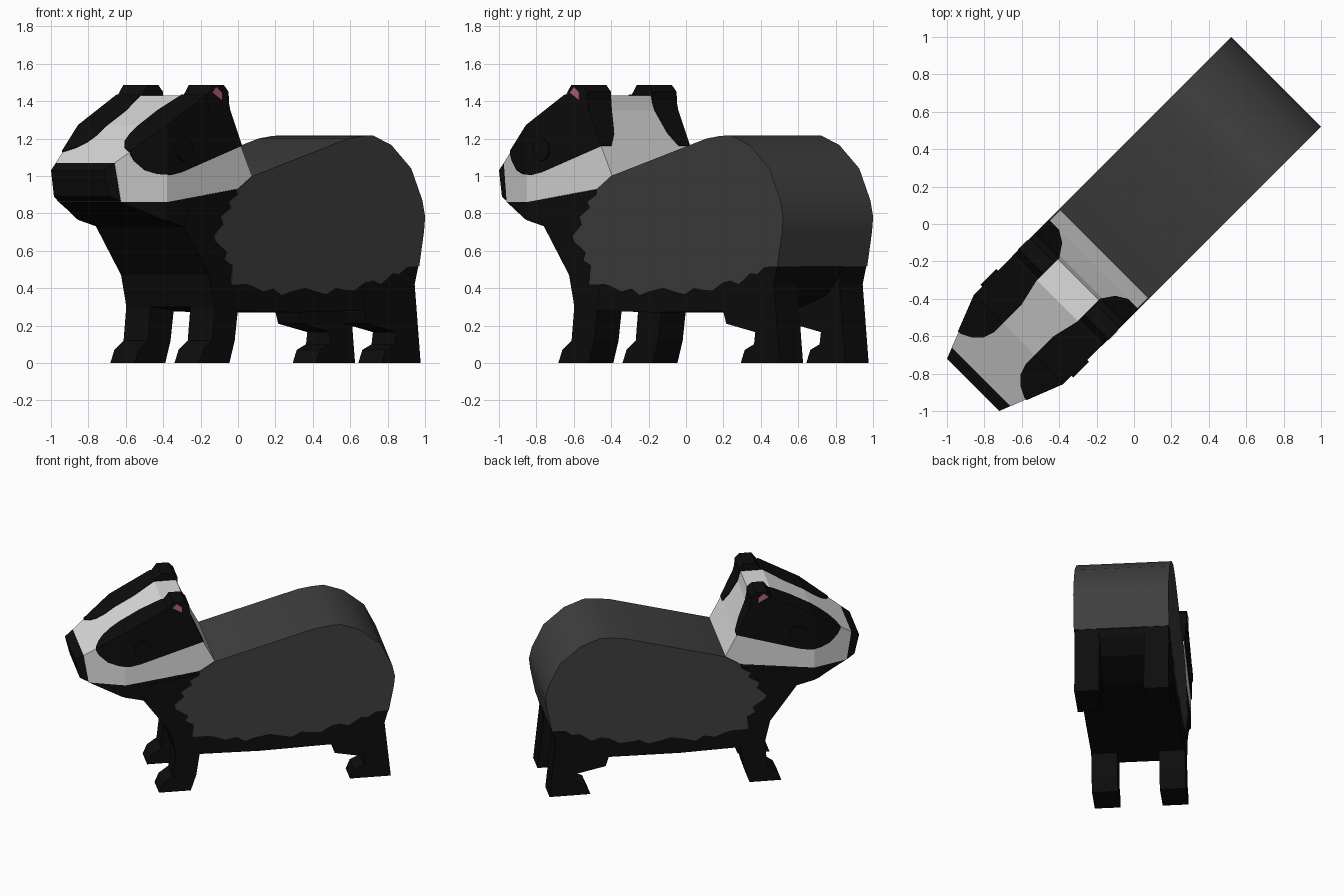
import bpy
import bmesh
from math import pi
from mathutils import Matrix, Vector

if "Cube" in bpy.data.objects:
    bpy.data.objects.remove(bpy.data.objects["Cube"])

TURN = Matrix.Rotation(pi / 4, 4, "Z")  # the animal stands diagonally


def material(name, r, g, b):
    m = bpy.data.materials.new(name)
    m.use_nodes = True
    m.diffuse_color = (r, g, b, 1)
    m.node_tree.nodes["Principled BSDF"].inputs["Base Color"].default_value = (r, g, b, 1)
    return m


black = material("black fur", .004, .004, .004)
grey = material("grey fur", .05, .05, .05)
white = material("white fur", .72, .72, .72)
pink = material("pink skin", .50, .13, .19)


def finish(bm, name, mat):
    bmesh.ops.recalc_face_normals(bm, faces=bm.faces)
    bmesh.ops.transform(bm, matrix=TURN, verts=bm.verts)
    mesh = bpy.data.meshes.new(name)
    bm.to_mesh(mesh)
    bm.free()
    mesh.materials.append(mat)
    ob = bpy.data.objects.new(name, mesh)
    bpy.context.collection.objects.link(ob)
    return ob


def prism(name, outline, a, b, mat, upright=False, taper=False, grow=0):
    """Extrude an outline sideways from a to b, or upwards if upright."""
    bm = bmesh.new()
    ends = [(x, q, a) if upright else (x, a, q) for x, q in outline]
    face = bm.faces.new([bm.verts.new(p) for p in ends])
    new = bmesh.ops.extrude_face_region(bm, geom=[face])["geom"]
    step = Vector((0, 0, b - a)) if upright else Vector((0, b - a, 0))
    bmesh.ops.translate(bm, vec=step, verts=[v for v in new if isinstance(v, bmesh.types.BMVert)])
    if taper:  # narrow the muzzle towards the nose
        bmesh.ops.bisect_plane(bm, geom=bm.verts[:] + bm.edges[:] + bm.faces[:],
                               plane_co=(-.87, 0, 0), plane_no=(1, 0, 0))
        for v in bm.verts:
            v.co.y *= 1 - .4 * max(0, -.87 - v.co.x) / .346
    if grow:
        bmesh.ops.recalc_face_normals(bm, faces=bm.faces)
        bm.normal_update()
        moves = [(v, v.normal * v.calc_shell_factor() * grow) for v in bm.verts]
        for v, m in moves:
            v.co += m
    return finish(bm, name, mat)


def pair(name, outline, inner, outer, mat):
    for side, s in (("left", -1), ("right", 1)):
        prism(f"{side}_{name}", outline, s * inner, s * outer, mat)


# Grey coat with a ragged lower edge
coat_top = [(-.226, 1.0), (.495, 1.2), (.6, 1.214), (.68, 1.217), (.82, 1.165),
            (.97, 1.04), (1.054, .87), (1.075, .78), (1.066, .7), (1.03, .515)]
coat_hem = [(.97, .515), (.93, .51), (.88, .475), (.83, .48), (.74, .42), (.68, .44), (.62, .43),
            (.54, .385), (.45, .39), (.40, .40), (.33, .365), (.25, .38), (.17, .40),
            (.06, .38), (-.01, .36), (-.07, .395), (-.15, .38), (-.23, .41), (-.28, .42),
            (-.39, .42), (-.38, .52), (-.44, .55), (-.42, .59), (-.51, .65), (-.52, .68),
            (-.45, .74), (-.47, .78), (-.39, .83), (-.41, .86), (-.34, .90), (-.335, .93)]
coat = prism("grey_coat", coat_top + coat_hem, -.34, .34, grey)

# Black underside, chest and belly
prism("underbody", [(-.74, .73), (-.55, .47), (-.51, .3), (-.33, .28), (.1, .27), (.65, .28),
                    (.9, .36), (1.0, .46), (1.02, .52), (.9, .95), (.6, 1.05), (0, .93),
                    (-.3, .91), (-.7, .85)], -.334, .334, black)

# Legs
pair("front_leg", [(-.55, .5), (-.51, .3), (-.53, .12), (-.60, .07), (-.63, 0), (-.40, 0),
                   (-.36, .12), (-.335, .29), (-.3, .5)], .15, .335, black)
pair("hind_leg", [(.6, .45), (.62, .27), (.64, .21), (.86, .165), (.85, .1), (.78, .07), (.75, 0),
                  (1.045, 0), (1.0, .42), (1.028, .52), (.9, .6)], .16, .336, black)

# White head
head_outline = [(-1.155, 1.07), (-.87, 1.27), (-.58, 1.43), (-.42, 1.43), (-.40, 1.35),
                (-.31, 1.16), (-.226, 1.0), (-.335, .93), (-.87, .86), (-1.12, .86)]
prism("head", head_outline, -.332, .332, white, taper=True)

# Black nose and lower jaw
prism("nose_and_jaw", [(-1.155, 1.07), (-1.216, 1.03), (-1.18, .89), (-.90, .77), (-.74, .73),
                       (-.5, .6), (-.3, .7), (-.32, .93), (-.87, .86), (-1.12, .86)],
      -.33, .33, black, taper=True)


# Black face patches: a thin skin over the head, cut to shape from the side and from above
side_cut = [(-.28, 1.17), (-.31, 1.16), (-.76, 1.02), (-.84, 1.005), (-.92, 1.01), (-.99, 1.03),
            (-1.05, 1.08), (-1.085, 1.14), (-1.2, 1.6), (-.2, 1.6)]
top_cut = [(-.27, .31), (-.30, .27), (-.343, .20), (-.41, .155), (-.58, .155), (-.73, .12),
           (-.94, .12), (-1.0, .14), (-1.04, .18), (-1.07, .24), (-1.1, .5), (-.27, .5)]
for side, s in (("left", -1), ("right", 1)):
    patch = prism(f"{side}_face_patch", head_outline, -.332, .332, black, taper=True, grow=.005)
    cutters = [prism("side_cutter", side_cut, -.6, .6, black),
               prism("top_cutter", [(x, s * y) for x, y in top_cut], .5, 1.7, black, upright=True)]
    for c in cutters:
        c.hide_render = True
        mod = patch.modifiers.new("cut", "BOOLEAN")
        mod.operation, mod.solver, mod.object = "INTERSECT", "EXACT", c
    bpy.context.view_layer.update()
    deps = bpy.context.evaluated_depsgraph_get()
    shaped = bpy.data.meshes.new_from_object(patch.evaluated_get(deps))
    patch.modifiers.clear()
    patch.data = shaped
    for c in cutters:
        bpy.data.objects.remove(c)

# Ears with pink insides
pair("ear", [(-.585, 1.41), (-.53, 1.485), (-.445, 1.485), (-.41, 1.45), (-.405, 1.34),
             (-.55, 1.34)], .157, .339, black)
pair("inner_ear", [(-.535, 1.445), (-.505, 1.475), (-.465, 1.445), (-.465, 1.405)],
     .337, .343, pink)

# Eyes
for side, s in (("left", -1), ("right", 1)):
    eye = bmesh.new()
    place = Matrix.Translation((-.75, s * .335, 1.14)) @ Matrix.Rotation(pi / 2, 4, "X")
    bmesh.ops.create_cone(eye, cap_ends=True, segments=16, radius1=.06, radius2=.06,
                          depth=.03, matrix=place)
    finish(eye, f"{side}_eye", black)

# Soften the rounded rump
bpy.ops.object.select_all(action="DESELECT")
coat.select_set(True)
bpy.context.view_layer.objects.active = coat
bpy.ops.object.shade_smooth_by_angle(angle=pi / 6)
